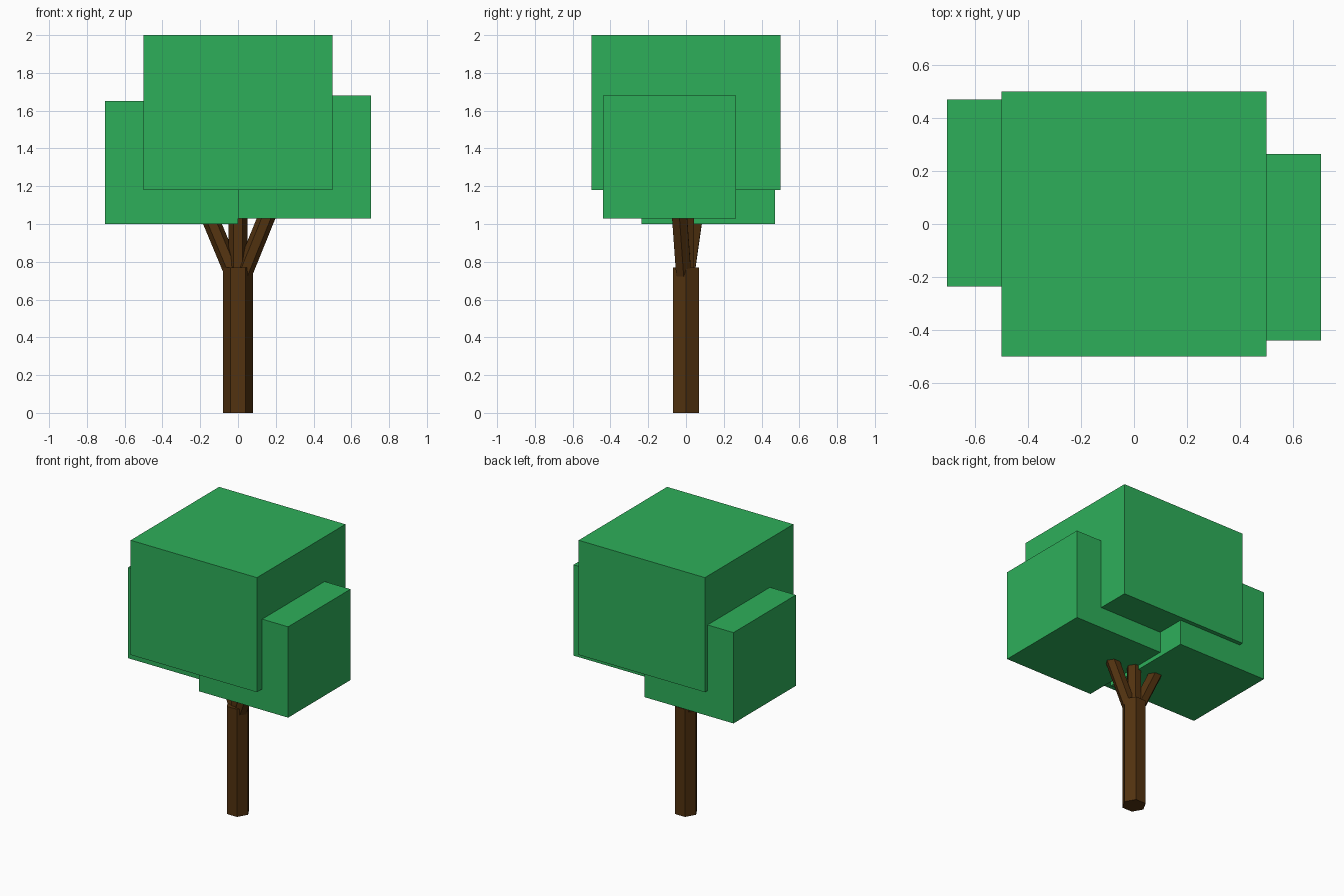
import bpy
from mathutils import Vector

cube = bpy.data.objects.get("Cube")
if cube:
    bpy.data.objects.remove(cube, do_unlink=True)


def make_material(name, rgb):
    mat = bpy.data.materials.new(name)
    mat.use_nodes = True
    colour = (*rgb, 1.0)
    mat.diffuse_color = colour
    bsdf = next(n for n in mat.node_tree.nodes if n.type == 'BSDF_PRINCIPLED')
    bsdf.inputs["Base Color"].default_value = colour
    return mat


leaf_green = make_material("leaf green", (0.027, 0.43, 0.102))
bark_brown = make_material("bark brown", (0.084, 0.032, 0.005))


def box(name, low, high, mat):
    """Axis-aligned box between two opposite corners."""
    low, high = Vector(low), Vector(high)
    bpy.ops.mesh.primitive_cube_add(size=1, location=(low + high) / 2)
    obj = bpy.context.object
    obj.name = name
    obj.scale = high - low
    bpy.ops.object.transform_apply(location=False, rotation=False, scale=True)
    obj.data.materials.append(mat)


def hex_prism(name, start, end, radius, mat):
    """Six-sided prism running from start to end, with corners towards +x and -x."""
    start, end = Vector(start), Vector(end)
    axis = end - start
    bpy.ops.mesh.primitive_cylinder_add(vertices=6, radius=radius, depth=axis.length)
    obj = bpy.context.object
    obj.name = name
    obj.rotation_euler.z = 0.5235988
    bpy.ops.object.transform_apply(location=False, rotation=True, scale=False)
    obj.rotation_euler = Vector((0, 0, 1)).rotation_difference(axis).to_euler()
    obj.location = (start + end) / 2
    obj.data.materials.append(mat)


# Trunk
hex_prism("trunk", (0, 0, 0), (0, 0, 0.77), 0.08, bark_brown)

# Branches fanning out of the trunk into the foliage
hex_prism("left_branch", (0.015, -0.01, 0.7), (0.185, -0.04, 1.12), 0.046, bark_brown)
hex_prism("middle_branch", (0, 0, 0.7), (0, 0, 1.12), 0.05, bark_brown)
hex_prism("right_branch", (-0.01, 0.0, 0.7), (-0.185, 0.06, 1.12), 0.046, bark_brown)

# Foliage blocks
box("main_foliage", (-0.5, -0.5, 1.18), (0.5, 0.5, 2.0), leaf_green)
box("left_foliage", (0, -0.44, 1.03), (0.705, 0.265, 1.68), leaf_green)
box("right_foliage", (-0.705, -0.235, 1.0), (0, 0.47, 1.65), leaf_green)
